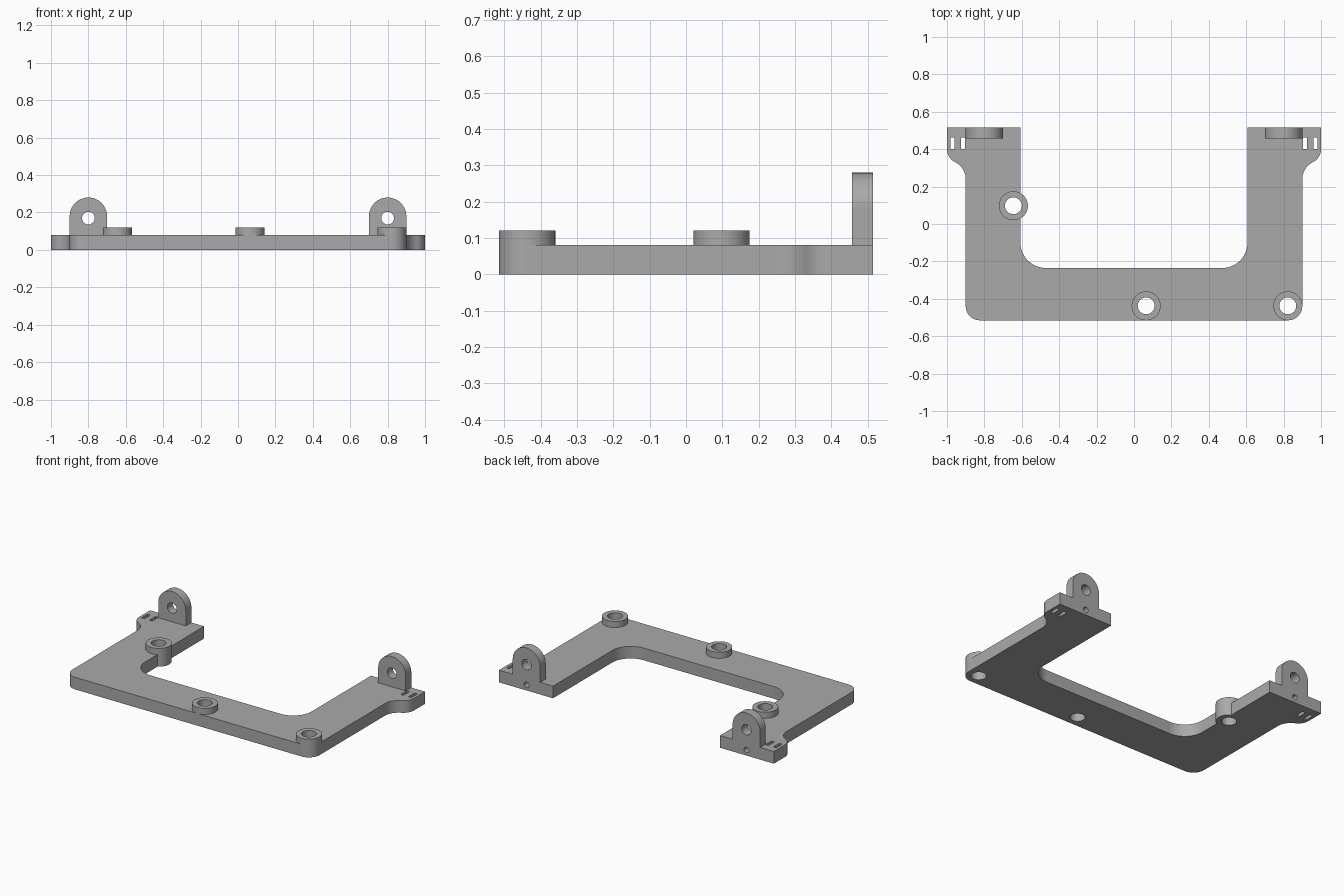
import bpy, bmesh
from math import cos, sin, radians, pi

if "Cube" in bpy.data.objects:
    bpy.data.objects.remove(bpy.data.objects["Cube"], do_unlink=True)

grey = bpy.data.materials.new("plain grey")
grey.use_nodes = True
COLOUR = (0.4, 0.4, 0.4, 1)
grey.diffuse_color = COLOUR
grey.node_tree.nodes["Principled BSDF"].inputs["Base Color"].default_value = COLOUR

PLATE_H, BOSS_H = 0.08, 0.12
BACK, LUG_FRONT, LUG_X, LUG_R = 0.515, 0.457, 0.8, 0.1


def arc(cx, cy, r, start, end, steps=12):
    """Points on an arc, angles in degrees."""
    return [(cx + r * cos(radians(start + (end - start) * i / steps)),
             cy + r * sin(radians(start + (end - start) * i / steps)))
            for i in range(steps + 1)]


def prism(name, points, low, high, along_y=False):
    """Extrude a closed profile along z, or an x-z profile along y."""
    bm = bmesh.new()
    place = (lambda p, d: (p[0], d, p[1])) if along_y else (lambda p, d: (p[0], p[1], d))
    face = bm.faces.new([bm.verts.new(place(p, low)) for p in points])
    out = bmesh.ops.extrude_face_region(bm, geom=[face])
    verts = [v for v in out["geom"] if isinstance(v, bmesh.types.BMVert)]
    depth = high - low
    bmesh.ops.translate(bm, verts=verts, vec=(0, depth, 0) if along_y else (0, 0, depth))
    bmesh.ops.recalc_face_normals(bm, faces=bm.faces)
    mesh = bpy.data.meshes.new(name)
    bm.to_mesh(mesh)
    bm.free()
    mesh.materials.append(grey)
    obj = bpy.data.objects.new(name, mesh)
    bpy.context.collection.objects.link(obj)
    return obj


def circle(cx, cy, r, steps=48):
    return arc(cx, cy, r, 0, 360, steps)[:-1]


def rectangle(x0, x1, y0, y1):
    return [(x0, y0), (x1, y0), (x1, y1), (x0, y1)]


def combine(target, others, operation):
    """Apply a boolean with each other object, then discard it."""
    bpy.context.view_layer.objects.active = target
    for other in others:
        mod = target.modifiers.new(operation.lower(), "BOOLEAN")
        mod.operation, mod.object, mod.solver = operation, other, "EXACT"
        bpy.ops.object.modifier_apply(modifier=mod.name)
        bpy.data.objects.remove(other, do_unlink=True)


# U-shaped plate: half outline, mirrored across x = 0
half = arc(0.8225, -0.4375, 0.0775, -90, 0)            # outer front corner
half += arc(1.001, 0.24, 0.101, 180, 116)              # flare into the ear
half += arc(0.923, 0.40, 0.077, -64, 0)[1:]            # ear shoulder
half += [(1.0, BACK), (0.607, BACK)]                   # back end of the arm
half += arc(0.472, -0.10, 0.135, 0, -90)               # inner corner
outline = half + [(-x, y) for x, y in reversed(half)]
bracket = prism("mounting_bracket", outline, 0, PLATE_H)

# Raised screw bosses and rounded hinge lugs
boss_spots = [(-0.645, 0.0975), (0.065, -0.4375), (0.8225, -0.4375)]
solids = [prism("boss", circle(x, y, 0.0775), 0, BOSS_H) for x, y in boss_spots]
for side in (-1, 1):
    x = side * LUG_X
    profile = arc(x, 0.18, LUG_R, 0, 180, 24) + [(x - LUG_R, 0.03), (x + LUG_R, 0.03)]
    solids.append(prism("lug", profile, LUG_FRONT, BACK, along_y=True))
combine(bracket, solids, "UNION")

# Screw holes, lug holes, blind back holes and cable-tie slots
cutters = [prism("boss_hole", circle(x, y, 0.045), -0.1, 0.2) for x, y in boss_spots]
for side in (-1, 1):
    x = side * LUG_X
    cutters.append(prism("lug_hole", circle(x, 0.17, 0.034, 32), 0.4, 0.6, along_y=True))
    cutters.append(prism("back_hole", circle(x, 0.036, 0.018, 24), 0.4, 0.6, along_y=True))
    for inner in (0.903, 0.96):
        a, b = sorted((side * inner, side * (inner + 0.021)))
        cutters.append(prism("slot", rectangle(a, b, 0.40, 0.463), -0.1, 0.2))
combine(bracket, cutters, "DIFFERENCE")

# Smooth round walls, crisp edges
bpy.ops.object.select_all(action="DESELECT")
bracket.select_set(True)
bpy.context.view_layer.objects.active = bracket
bpy.ops.object.shade_smooth_by_angle(angle=pi / 6)
normals = bracket.modifiers.new("weighted normals", "WEIGHTED_NORMAL")
normals.keep_sharp = True
